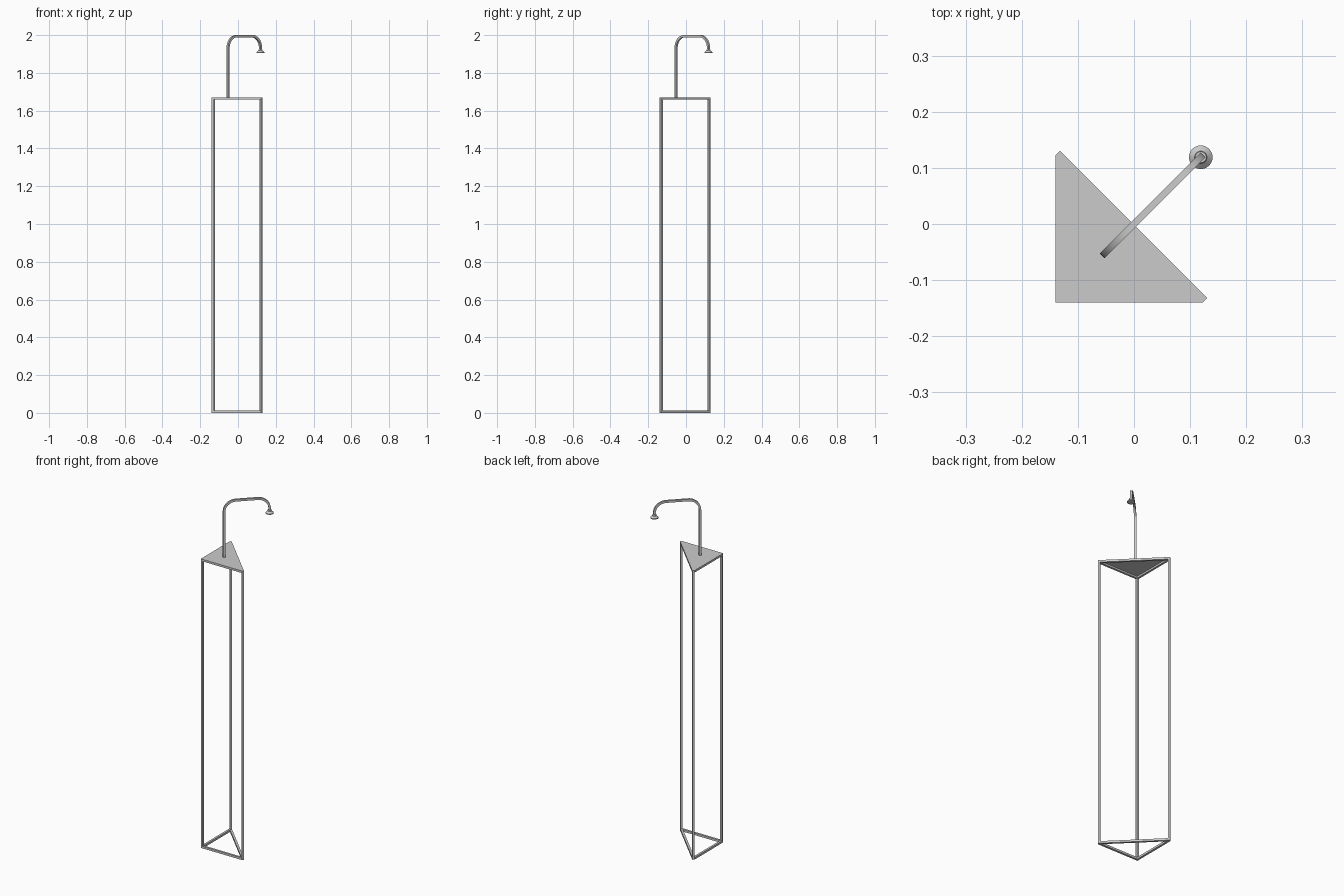
import bpy, bmesh, math
from mathutils import Vector

if "Cube" in bpy.data.objects:
    bpy.data.objects.remove(bpy.data.objects["Cube"])

T = 0.012            # bar thickness
H = 1.67             # cabinet frame height
OUTLINE = [(-0.14, -0.14), (0.122, -0.14), (0.1302, -0.1318),
           (-0.1318, 0.1302), (-0.14, 0.122)]


def finish(name, bm, smooth=False):
    bmesh.ops.recalc_face_normals(bm, faces=bm.faces)
    me = bpy.data.meshes.new(name)
    bm.to_mesh(me)
    bm.free()
    ob = bpy.data.objects.new(name, me)
    bpy.context.collection.objects.link(ob)
    if smooth:
        bpy.ops.object.select_all(action='DESELECT')
        ob.select_set(True)
        bpy.context.view_layer.objects.active = ob
        bpy.ops.object.shade_smooth_by_angle(angle=math.radians(30))
    return ob


def prism(name, pts, z0, z1, inset=0.0):
    """Extruded outline; with an inset it becomes an open ring of bars."""
    bm = bmesh.new()
    face = bm.faces.new([bm.verts.new((x, y, z0)) for x, y in pts])
    if inset:
        # inner triangle parallel to the three long sides
        a, s = -0.14 + inset, -0.0016 - inset * math.sqrt(2)
        inner = [(a, a), (s - a, a), (a, s - a)]
        vo = list(face.verts)
        bm.faces.remove(face)
        vi = [bm.verts.new((x, y, z0)) for x, y in inner]
        for f in ((vo[0], vo[1], vi[1], vi[0]), (vo[1], vo[2], vi[1]),
                  (vo[2], vo[3], vi[2], vi[1]), (vo[3], vo[4], vi[2]),
                  (vo[4], vo[0], vi[0], vi[2])):
            bm.faces.new(f)
    geo = bmesh.ops.extrude_face_region(bm, geom=bm.faces[:], use_keep_orig=True)
    moved = [g for g in geo['geom'] if isinstance(g, bmesh.types.BMVert)]
    bmesh.ops.translate(bm, verts=moved, vec=(0, 0, z1 - z0))
    return finish(name, bm)


# triangular rails, bottom and top, and thin top panel
prism("bottom_rails", OUTLINE, 0, T, T)
prism("top_rails", OUTLINE, H - T, H - 0.002, T)
prism("top_panel", OUTLINE, H - 0.002, H)

# corner posts: one square to the walls, two turned along the diagonal
c, k = -0.14, T / math.sqrt(2)
prism("corner_post", [(c, c), (c + T, c), (c + T, c + T), (c, c + T)], T, H - T)
tip = [(0.122, -0.14), (0.122 + k, -0.14 + k), (0.122, -0.14 + 2 * k), (0.122 - k, -0.14 + k)]
prism("right_post", tip, T, H - T)
prism("left_post", [(y, x) for x, y in tip], T, H - T)

# square-section spout bent along the diagonal
w, R, ztop = 0.006, 0.062, 2.0 - 0.006
start, end = -0.0525 * math.sqrt(2), 0.119 * math.sqrt(2)
path = [(start, H, 0.0)]
for i in range(13):
    a = math.pi / 2 * i / 12
    path.append((start + R - R * math.cos(a), ztop - R + R * math.sin(a), a))
for i in range(13):
    a = math.pi / 2 * i / 12
    path.append((end - R + R * math.sin(a), ztop - R + R * math.cos(a), math.pi / 2 + a))
path.append((end, 1.918, math.pi))
diag, side = Vector((1, 1, 0)).normalized(), Vector((1, -1, 0)).normalized()
bm = bmesh.new()
rings = []
for d, z, a in path:
    centre = diag * d + Vector((0, 0, z))
    n = diag * -math.cos(a) + Vector((0, 0, math.sin(a)))
    rings.append([bm.verts.new(centre + n * w * u + side * w * v)
                  for u, v in ((1, 1), (1, -1), (-1, -1), (-1, 1))])
for r0, r1 in zip(rings, rings[1:]):
    for j in range(4):
        bm.faces.new((r0[j], r0[(j + 1) % 4], r1[(j + 1) % 4], r1[j]))
bm.faces.new(rings[0])
bm.faces.new(rings[-1])
finish("spout_pipe", bm, True)

# flared shower head, turned profile
profile = [(0, 1.904), (0.021, 1.904), (0.021, 1.909), (0.011, 1.918), (0.010, 1.925), (0, 1.925)]
bm = bmesh.new()
vs = [bm.verts.new((0.119 + r, 0.119, z)) for r, z in profile]
es = [bm.edges.new(p) for p in zip(vs, vs[1:])]
bmesh.ops.spin(bm, geom=vs + es, cent=(0.119, 0.119, 0), axis=(0, 0, 1),
               angle=math.tau, steps=32)
bmesh.ops.remove_doubles(bm, verts=bm.verts, dist=1e-5)
finish("shower_head", bm, True)
